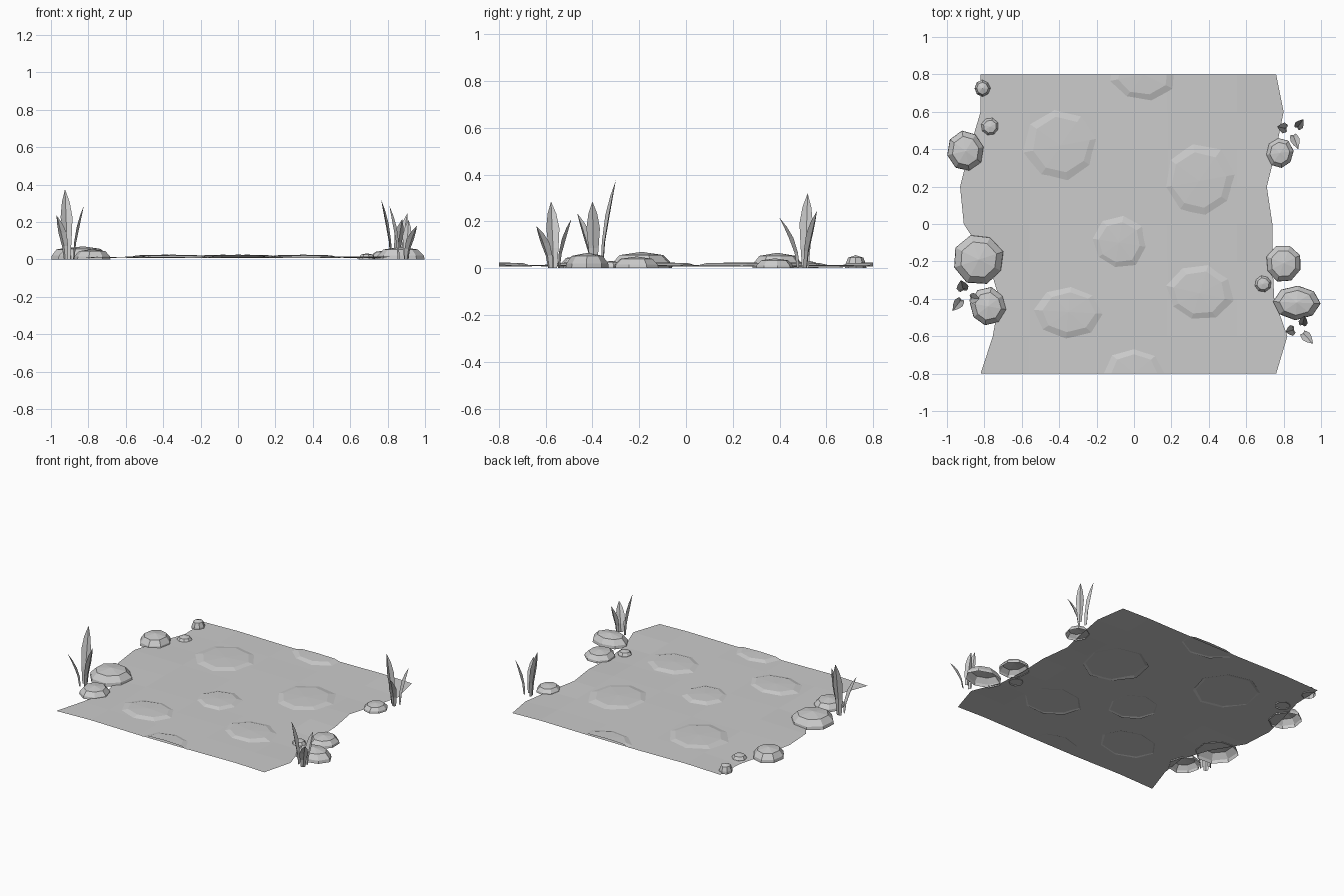
import bpy, bmesh, math, random
from mathutils import Vector

if "Cube" in bpy.data.objects:
    bpy.data.objects.remove(bpy.data.objects["Cube"])

random.seed(4)


def finish(name, bm):
    bmesh.ops.recalc_face_normals(bm, faces=bm.faces)
    # open sheets and domes: make sure they face upward
    if sum(f.normal.z * f.calc_area() for f in bm.faces) < 0:
        bmesh.ops.reverse_faces(bm, faces=bm.faces)
    me = bpy.data.meshes.new(name)
    bm.to_mesh(me)
    bm.free()
    ob = bpy.data.objects.new(name, me)
    bpy.context.collection.objects.link(ob)
    return ob


def dome(name, x, y, rx, ry, z0, h, rings, jitter=0.05, turn=None):
    """Eight-sided open dome made of (radius, height) rings and a peak."""
    bm = bmesh.new()
    a0 = random.uniform(0, math.pi / 4) if turn is None else turn
    wob = [1 - random.uniform(0, 2 * jitter) for _ in range(8)]
    loops = []
    for r, t in rings:
        loops.append([bm.verts.new((x + rx * r * w * math.cos(a0 + i * math.pi / 4),
                                    y + ry * r * w * math.sin(a0 + i * math.pi / 4),
                                    z0 + h * t)) for i, w in enumerate(wob)])
    peak = bm.verts.new((x, y, z0 + h))
    for i in range(8):
        j = (i + 1) % 8
        for lo, hi in zip(loops, loops[1:]):
            bm.faces.new((lo[i], lo[j], hi[j], hi[i]))
        bm.faces.new((loops[-1][i], loops[-1][j], peak))
    # trim at the ends of the path tile
    for s in (-1, 1):
        bmesh.ops.bisect_plane(bm, geom=bm.verts[:] + bm.edges[:] + bm.faces[:],
                               plane_co=(0, 0.8 * s, 0), plane_no=(0, s, 0), clear_outer=True)
    return finish(name, bm)


# Path sheet with ragged long sides
left = [-.82, -.755, -.72, -.78, -.91, -.93, -.88, -.82, -.82]
right = [.76, .82, .75, .74, .74, .71, .76, .80, .76]
bm = bmesh.new()
rows = []
for k, (l, r) in enumerate(zip(left, right)):
    row = []
    for i, x in enumerate((l, -.56, -.19, .18, .55, r)):
        edge = i in (0, 5)
        z = 0.008 + 0.006 * math.sin(k * 1.57 + i * 1.3) if edge else 0.012 + 0.003 * math.sin(k * 1.57 + i * 2)
        row.append(bm.verts.new((x, -0.8 + 0.2 * k, z)))
    rows.append(row)
for a, b in zip(rows, rows[1:]):
    for i in range(5):
        bm.faces.new((a[i], a[i + 1], b[i + 1], b[i]))
finish("path_ground", bm)

# Low paving stones set in the path
pavers = [(-.39, .42, .22, .22), (.35, .23, .215, .22), (-.08, -.10, .165, .16),
          (.35, -.37, .20, .17), (-.35, -.47, .205, .16), (.05, .80, .20, .16), (0, -.80, .18, .15)]
for i, p in enumerate(pavers):
    dome(f"paving_stone_{i + 1}", *p, 0.008, 0.017, [(1, 0), (.72, .8)])

# Border rocks: x, y, rx, ry, height
rocks = [(-.90, .39, .102, .112, .066), (-.77, .52, .05, .05, .032), (-.81, .725, .045, .046, .056),
         (-.83, -.19, .142, .14, .07), (-.78, -.44, .10, .105, .055), (.78, .38, .075, .082, .042),
         (.80, -.21, .10, .105, .05), (.87, -.42, .13, .095, .066), (.69, -.32, .046, .046, .032)]
for i, (x, y, rx, ry, h) in enumerate(rocks):
    dome(f"border_rock_{i + 1}", x, y, rx, ry, 0, h, [(1, 0), (.97, .3), (.72, .8)], 0.03, 0.2 + i * 0.3)


def tuft(name, blades):
    """Folded leaf blades, each given by base (x, y), tip (x, y, z) and width."""
    bm = bmesh.new()
    for bx, by, tx, ty, h, width in blades:
        out = Vector((tx - bx, ty - by, 0))
        d = out.normalized()
        side = Vector((-d.y, d.x, 0))
        prev = None
        for t, w in ((0, .5), (.3, .75), (.6, 1), (.82, .65)):
            c = Vector((bx, by, h * t)) + out * t ** 2
            s = side * width * w / 2
            cur = [bm.verts.new(c - s), bm.verts.new(c + d * .012 * w), bm.verts.new(c + s)]
            if prev:
                for i in range(2):
                    bm.faces.new((prev[i], prev[i + 1], cur[i + 1], cur[i]))
            prev = cur
        tip = bm.verts.new((tx, ty, h))
        for i in range(2):
            bm.faces.new((prev[i], prev[i + 1], tip))
    finish(name, bm)


# Grass tufts
tuft("grass_left", [(-.912, -.36, -.925, -.30, .375, .065), (-.88, -.395, -.825, -.40, .285, .058),
                    (-.92, -.40, -.97, -.465, .235, .055)])
tuft("grass_front_right", [(.86, -.565, .81, -.577, .285, .058), (.90, -.545, .912, -.49, .21, .05),
                           (.90, -.58, .957, -.64, .18, .055)])
tuft("grass_back_right", [(.82, .51, .765, .52, .32, .058), (.87, .51, .905, .56, .245, .05),
                          (.85, .48, .878, .40, .215, .05)])
